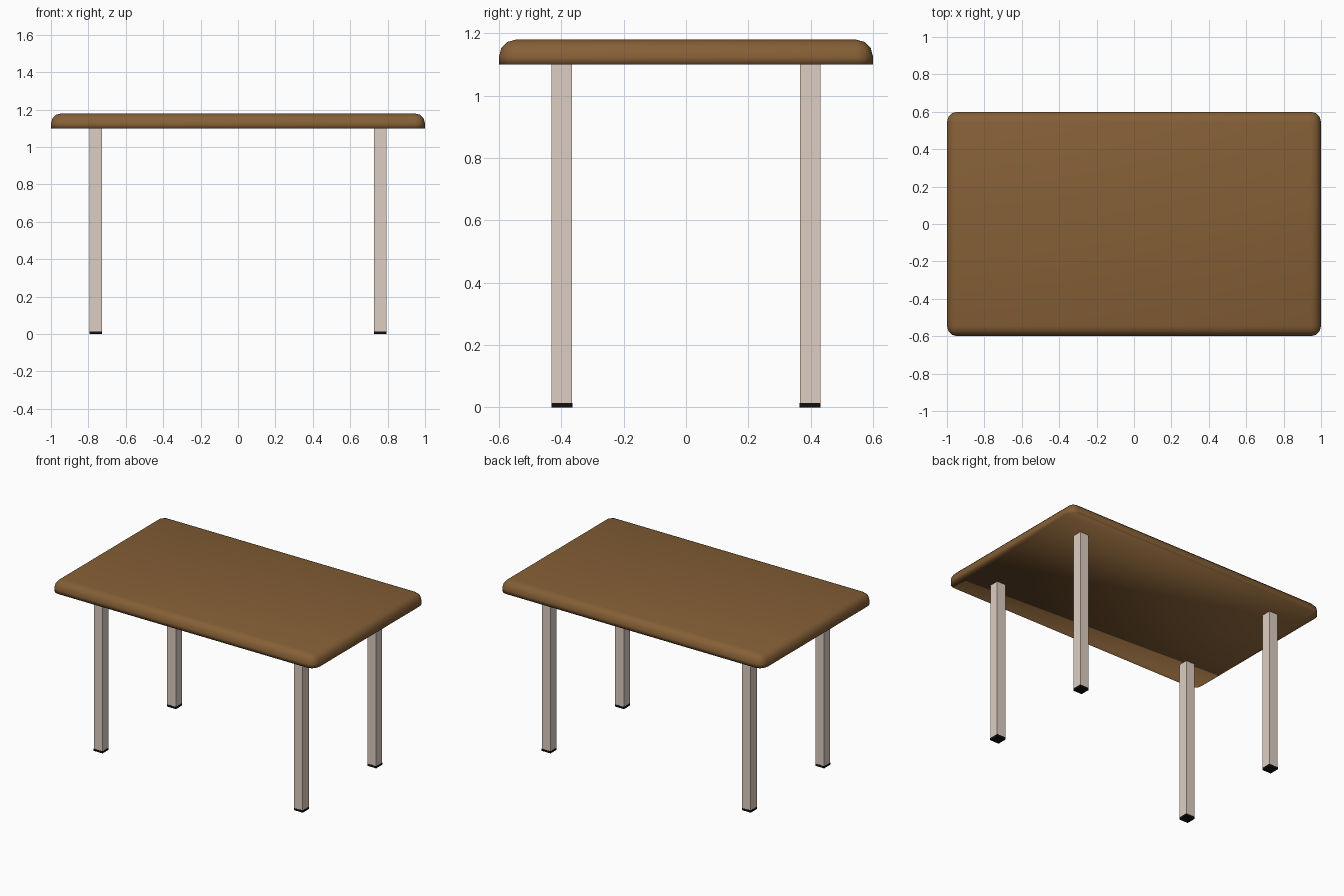
import bpy, bmesh
from mathutils import Matrix, Vector

if "Cube" in bpy.data.objects:
    bpy.data.objects.remove(bpy.data.objects["Cube"])


def material(name, rgb):
    m = bpy.data.materials.new(name)
    m.diffuse_color = (*rgb, 1)
    m.use_nodes = True
    m.node_tree.nodes["Principled BSDF"].inputs["Base Color"].default_value = m.diffuse_color
    return m


def box(name, centre, size, mat, edit=None):
    bm = bmesh.new()
    bmesh.ops.create_cube(bm, size=1, matrix=Matrix.Translation(centre) @ Matrix.Diagonal((*size, 1)))
    if edit:
        edit(bm)
    mesh = bpy.data.meshes.new(name)
    bm.to_mesh(mesh)
    bm.free()
    mesh.materials.append(mat)
    obj = bpy.data.objects.new(name, mesh)
    bpy.context.collection.objects.link(obj)
    return obj


def round_top(bm):
    # round the upright corners and the upper rim, keep the underside rim sharp
    edges = [e for e in bm.edges if any(v.co.z > 1.14 for v in e.verts)]
    bmesh.ops.bevel(bm, geom=edges, offset=0.055, segments=3, profile=0.5,
                    affect='EDGES', clamp_overlap=True)
    for f in bm.faces:
        f.smooth = True


wood = material("wood", (0.235, 0.115, 0.037))
metal = material("pale_metal", (0.73, 0.62, 0.54))
rubber = material("black_rubber", (0.005, 0.005, 0.005))

# Table top
box("table_top", (0, 0, 1.14), (2.0, 1.2, 0.08), wood, round_top)

# Four square legs with thin black foot pads
for sx, side in ((-1, "left"), (1, "right")):
    for sy, end in ((-1, "front"), (1, "back")):
        x, y = 0.76 * sx, 0.398 * sy
        box(f"{end}_{side}_leg", (x, y, 0.5575), (0.066, 0.066, 1.085), metal)
        box(f"{end}_{side}_foot_pad", (x, y, 0.0075), (0.067, 0.067, 0.015), rubber)
